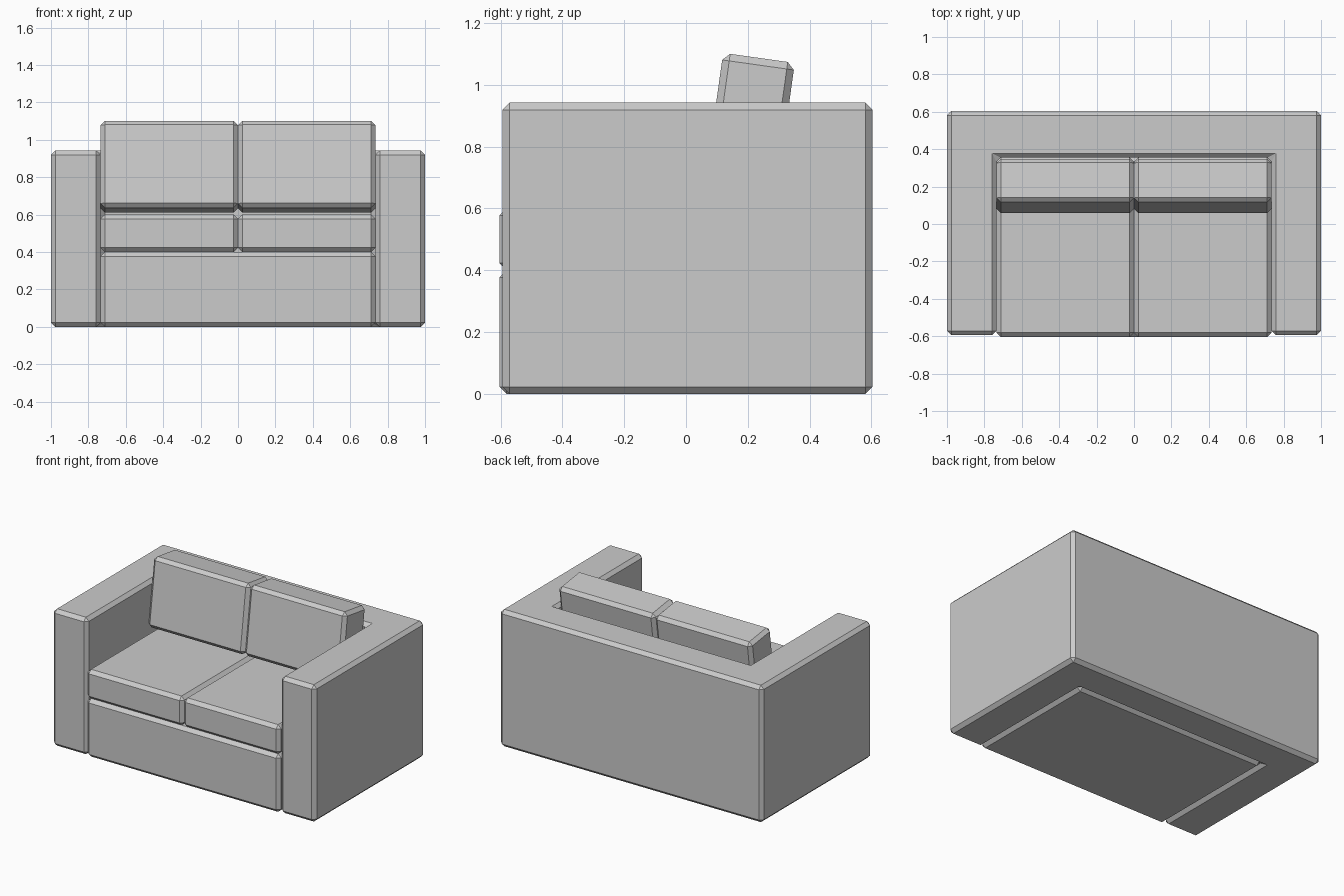
import bpy
import bmesh
from math import radians

default = bpy.data.objects.get("Cube")
if default:
    bpy.data.objects.remove(default, do_unlink=True)

CHAMFER = 0.023
HALF_SEAT = 0.735    # half the width between the arms
BACK_INNER = 0.355   # front of the backrest wall
FRONT = -0.604

grey = bpy.data.materials.new("grey fabric")
grey.use_nodes = True
colour = (0.6, 0.6, 0.6, 1)
grey.diffuse_color = colour
grey.node_tree.nodes["Principled BSDF"].inputs["Base Color"].default_value = colour


def prism(name, outline, z0, z1):
    """Extrude a flat outline upwards and chamfer every edge."""
    bm = bmesh.new()
    base = bm.faces.new([bm.verts.new((x, y, z0)) for x, y in outline])
    top = bmesh.ops.extrude_face_region(bm, geom=[base])["geom"]
    verts = [v for v in top if isinstance(v, bmesh.types.BMVert)]
    bmesh.ops.translate(bm, verts=verts, vec=(0, 0, z1 - z0))
    bmesh.ops.recalc_face_normals(bm, faces=bm.faces)
    mesh = bpy.data.meshes.new(name)
    bm.to_mesh(mesh)
    bm.free()
    mesh.materials.append(grey)
    obj = bpy.data.objects.new(name, mesh)
    bpy.context.collection.objects.link(obj)
    bevel = obj.modifiers.new("chamfer", 'BEVEL')
    bevel.width = CHAMFER
    bevel.segments = 1
    bevel.limit_method = 'ANGLE'
    return obj


def box(name, x0, x1, y0, y1, z0, z1):
    return prism(name, [(x0, y0), (x1, y0), (x1, y1), (x0, y1)], z0, z1)


# U-shaped frame: both arms and the backrest wall
half = [(1, 0.604), (1, -0.594), (HALF_SEAT, -0.594), (HALF_SEAT, BACK_INNER)]
prism("arm_and_back_frame", half + [(-x, y) for x, y in reversed(half)], 0, 0.942)

# Plinth under the seat
box("seat_base", -HALF_SEAT, HALF_SEAT, FRONT, BACK_INNER, 0, 0.40)

# Seat and back cushions on each side
for side, x0, x1 in (("left", 0, HALF_SEAT), ("right", -HALF_SEAT, 0)):
    box(side + "_seat_cushion", x0, x1, FRONT, BACK_INNER, 0.40, 0.60)
    cushion = box(side + "_back_cushion", x0, x1, -0.117, 0.117, -0.234, 0.234)
    cushion.location = (0, 0.2035, 0.855)
    cushion.rotation_euler.x = radians(-8)
